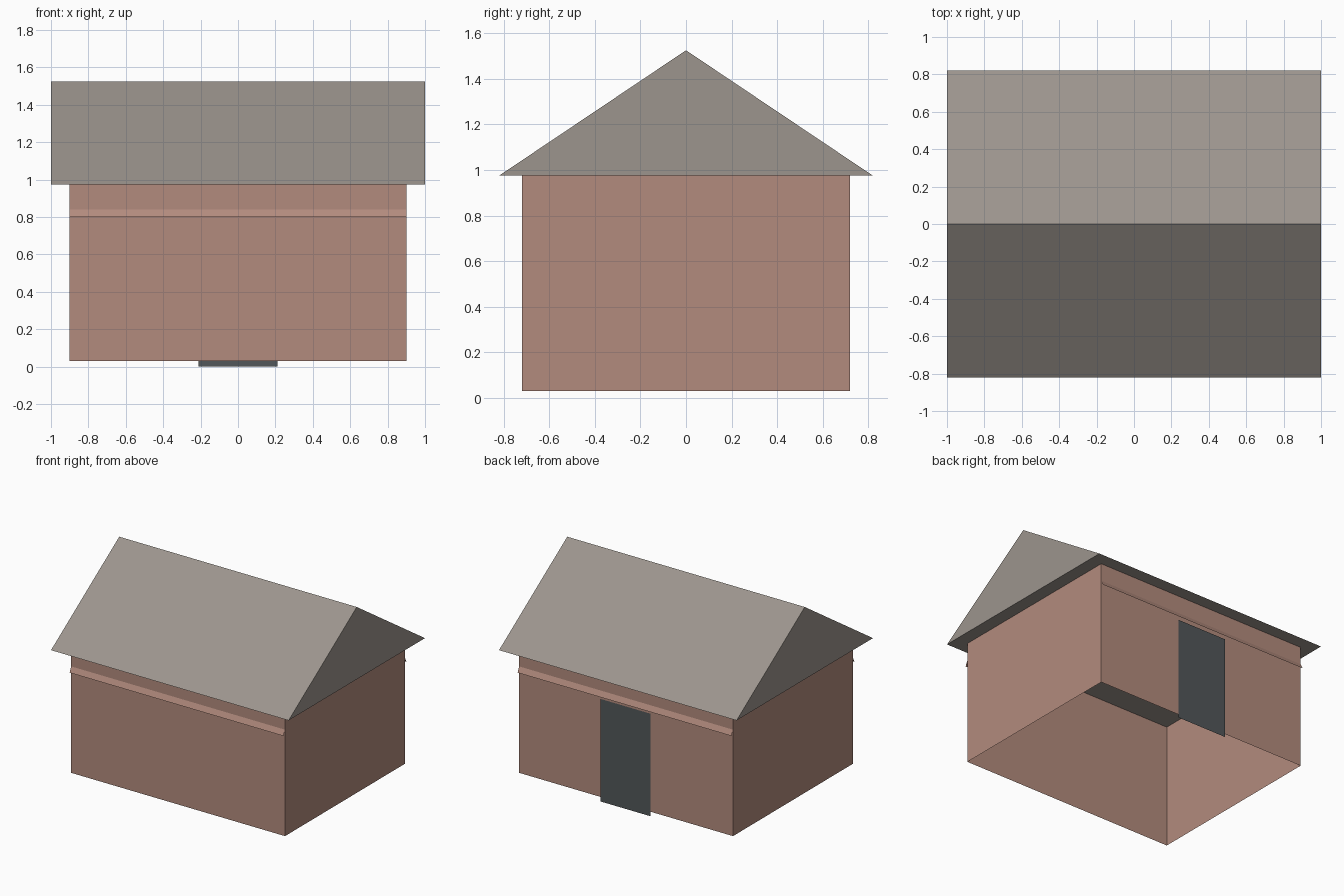
import bpy
import bmesh

cube = bpy.data.objects.get("Cube")
if cube:
    bpy.data.objects.remove(cube, do_unlink=True)


def material(name, rgb):
    mat = bpy.data.materials.new(name)
    mat.use_nodes = True
    color = (*rgb, 1.0)
    mat.diffuse_color = color
    mat.node_tree.nodes["Principled BSDF"].inputs["Base Color"].default_value = color
    return mat


wall_mat = material("clay wall", (0.45, 0.26, 0.207))
roof_mat = material("grey roof", (0.335, 0.30, 0.268))
frame_mat = material("pale door frame", (0.55, 0.53, 0.45))
door_mat = material("dark door", (0.084, 0.096, 0.102))


def finish(name, bm, *mats):
    mesh = bpy.data.meshes.new(name)
    bm.to_mesh(mesh)
    bm.free()
    for mat in mats:
        mesh.materials.append(mat)
    obj = bpy.data.objects.new(name, mesh)
    bpy.context.collection.objects.link(obj)
    return obj


def extrude_x(name, profile, half, mat, closed):
    """Sweep a (y, z) profile along x; closed profiles get end caps."""
    bm = bmesh.new()
    left, right = [[bm.verts.new((x, y, z)) for y, z in profile] for x in (-half, half)]
    count = len(profile)
    for i in range(count if closed else count - 1):
        j = (i + 1) % count
        bm.faces.new((left[i], left[j], right[j], right[i]))
    if closed:
        bm.faces.new(left)
        bm.faces.new(right)
        bmesh.ops.recalc_face_normals(bm, faces=bm.faces)
    return finish(name, bm, mat)


# Walls: an open shell without floor or top
W, D, BASE, EAVE = 0.9, 0.72, 0.03, 0.975
bm = bmesh.new()
bmesh.ops.create_cube(bm, size=1)
bmesh.ops.delete(bm, geom=[f for f in bm.faces if abs(f.normal.z) > 0.5], context="FACES")
for v in bm.verts:
    v.co.x *= 2 * W
    v.co.y *= 2 * D
    v.co.z = EAVE if v.co.z > 0 else BASE
finish("walls", bm, wall_mat)

# Gable roof: solid triangular prism
extrude_x("roof", [(-0.82, EAVE), (0.82, EAVE), (0, 1.525)], 1.0, roof_mat, True)

# Thin sloping drip ledges on the front and back walls
extrude_x("front_ledge", [(-D - 0.02, 0.8), (-D, 0.84)], W, wall_mat, False)
extrude_x("back_ledge", [(D, 0.84), (D + 0.02, 0.8)], W, wall_mat, False)

# Back door: flat plate with an inset dark panel
bm = bmesh.new()
face = bm.faces.new([bm.verts.new((x, D + 0.008, z))
                     for x, z in ((0.21, 0), (-0.21, 0), (-0.21, 0.78), (0.21, 0.78))])
bm.normal_update()
bmesh.ops.inset_region(bm, faces=[face], thickness=0.025)
face.material_index = 1
finish("back_door", bm, frame_mat, door_mat)
